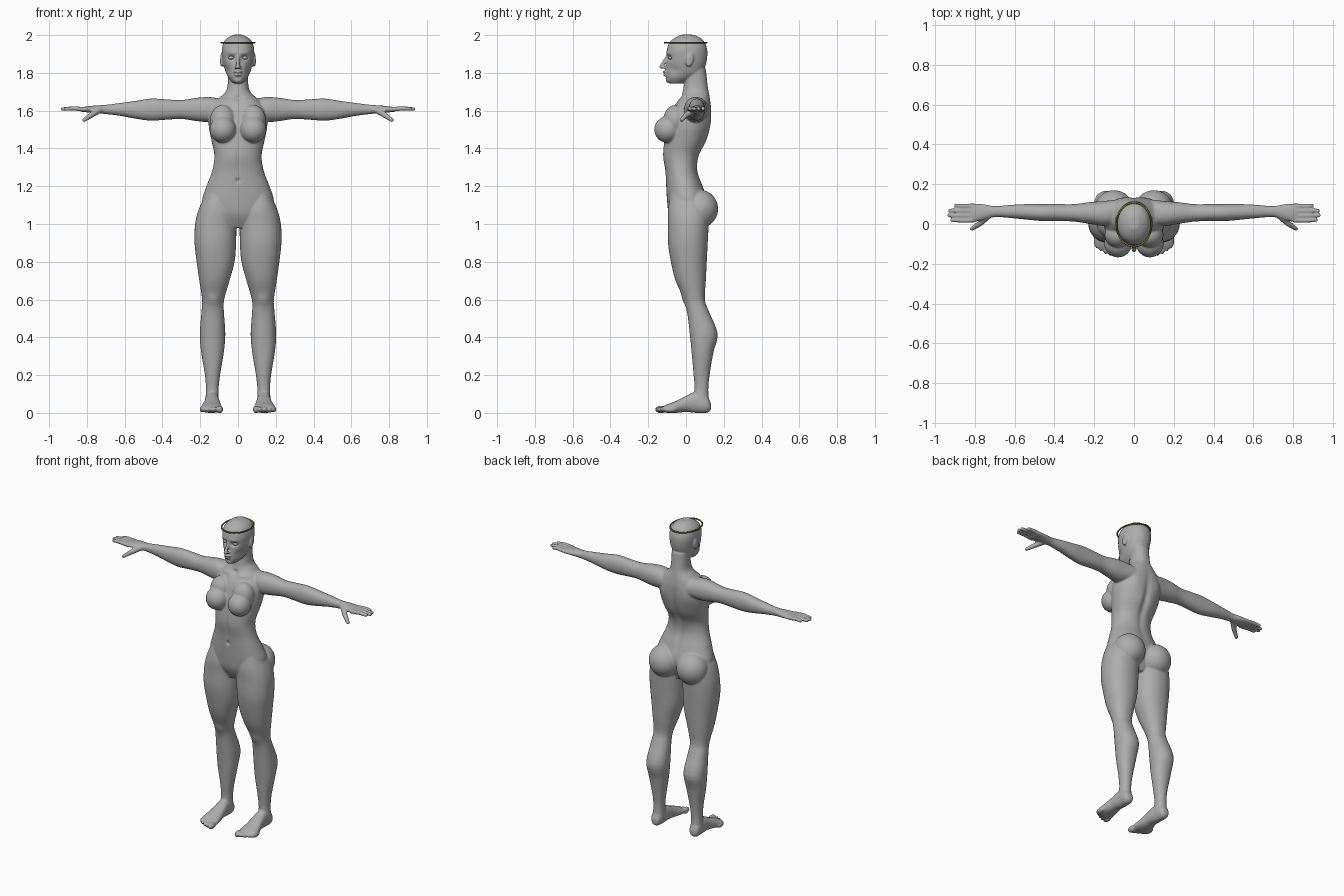
import bpy
import bmesh
from math import cos, sin, pi, exp, copysign
from mathutils import Matrix, Vector

default_cube = bpy.data.objects.get("Cube")
if default_cube:
    bpy.data.objects.remove(default_cube, do_unlink=True)


def make_material(name, colour):
    material = bpy.data.materials.new(name)
    material.use_nodes = True
    material.diffuse_color = colour
    material.node_tree.nodes["Principled BSDF"].inputs["Base Color"].default_value = colour
    return material


grey = make_material("clay grey", (.42, .42, .42, 1))
gold = make_material("dark gold", (.2, .15, .02, 1))


def blend(p, q, r, s, t):
    """Catmull-Rom blend of one value between q and r."""
    return q + t / 2 * (r - p + t * (2 * p - 5 * q + 4 * r - s + t * (3 * (q - r) + s - p)))


def loft(bm, axis, rows, power=.92, segments=40, steps=4):
    """Skin smooth oval rings; each row is position, then low/high bounds of both cross axes."""
    padded = [rows[0]] + rows + [rows[-1]]
    sections = []
    for i in range(len(rows) - 1):
        group = padded[i:i + 4]
        for k in range(steps):
            sections.append([blend(*values, k / steps) for values in zip(*group)])
    sections.append(rows[-1])
    rings = []
    for along, a_low, a_high, b_low, b_high in sections:
        ring = []
        for k in range(segments):
            angle = 2 * pi * k / segments
            ca, sa = cos(angle), sin(angle)
            a = (a_low + a_high) / 2 + (a_high - a_low) / 2 * copysign(abs(ca) ** power, ca)
            b = (b_low + b_high) / 2 + (b_high - b_low) / 2 * copysign(abs(sa) ** power, sa)
            place = {"x": (along, a, b), "y": (a, along, b), "z": (a, b, along)}[axis]
            ring.append(bm.verts.new(place))
        rings.append(ring)
    for lower, upper in zip(rings, rings[1:]):
        for k in range(segments):
            n = (k + 1) % segments
            bm.faces.new((lower[k], lower[n], upper[n], upper[k]))
    bm.faces.new(rings[0])
    bm.faces.new(rings[-1])


def ball(bm, centre, radii, tilt=0):
    matrix = Matrix.Translation(centre) @ Matrix.Rotation(tilt, 4, "X") @ Matrix.Diagonal((*radii, 1))
    bmesh.ops.create_uvsphere(bm, u_segments=32, v_segments=20, radius=1, matrix=matrix)


def tube(bm, points, radii):
    """Rounded chain of tapered segments."""
    for point, radius in zip(points, radii):
        ball(bm, point, (radius, radius, radius))
    for i in range(len(points) - 1):
        start, end = Vector(points[i]), Vector(points[i + 1])
        turn = (end - start).to_track_quat("Z", "Y").to_matrix().to_4x4()
        bmesh.ops.create_cone(bm, cap_ends=True, segments=20, radius1=radii[i], radius2=radii[i + 1],
                              depth=(end - start).length,
                              matrix=Matrix.Translation((start + end) / 2) @ turn)


def finish(bm, name, material):
    bmesh.ops.recalc_face_normals(bm, faces=bm.faces)
    mesh = bpy.data.meshes.new(name)
    bm.to_mesh(mesh)
    bm.free()
    mesh.materials.append(material)
    mesh.shade_smooth()
    obj = bpy.data.objects.new(name, mesh)
    bpy.context.collection.objects.link(obj)
    return obj


bm = bmesh.new()

# Leg
loft(bm, "z", [
    (1.16, .05, .17, -.08, .08), (1.08, .012, .207, -.095, .12), (1, .009, .227, -.095, .12),
    (.9, .01, .23, -.095, .115), (.8, .018, .219, -.08, .11), (.7, .045, .205, -.055, .105),
    (.6, .073, .19, -.01, .1), (.54, .075, .193, .005, .12), (.42, .067, .202, .02, .167),
    (.32, .075, .195, .03, .145), (.2, .095, .175, .04, .125), (.12, .103, .17, .045, .118),
    (.04, .1, .175, .03, .125)])

# Foot and toes
loft(bm, "y", [
    (.132, .12, .155, .015, .05), (.11, .105, .172, 0, .09), (.05, .1, .175, 0, .11),
    (0, .095, .18, .005, .09), (-.05, .088, .192, 0, .065), (-.1, .082, .2, 0, .045),
    (-.122, .09, .19, .005, .034)])
for i in range(5):
    size = .017 if i == 0 else .0125
    ball(bm, (.096 + .0235 * i, -.132 + .003 * i * i, .018), (size, .033, size + .003))

# Arm and palm
loft(bm, "x", [
    (.08, 0, .12, 1.56, 1.66), (.15, -.01, .115, 1.54, 1.672), (.22, 0, .11, 1.545, 1.668),
    (.3, .012, .1, 1.556, 1.656), (.38, .015, .1, 1.552, 1.66), (.46, .015, .1, 1.547, 1.664),
    (.54, .022, .1, 1.557, 1.652), (.62, .03, .096, 1.572, 1.641), (.7, .035, .09, 1.582, 1.631),
    (.76, .02, .1, 1.588, 1.627), (.82, .006, .104, 1.593, 1.62), (.835, .012, .1, 1.597, 1.616)])

# Fingers and thumb
for i, tip in enumerate((.915, .93, .925, .895)):
    y = .018 + .024 * i
    tube(bm, [(.81, y, 1.607), (.87, y, 1.612), (tip, y + .002, 1.609)], [.0125, .0115, .01])
tube(bm, [(.735, .04, 1.603), (.775, .002, 1.578), (.815, -.024, 1.55)], [.018, .015, .0105])

# Chest, seat and shoulder masses
ball(bm, (.08, -.098, 1.5), (.07, .07, .07))
ball(bm, (.08, -.055, 1.55), (.068, .065, .08))
ball(bm, (.1, .075, 1.08), (.098, .095, .1))
ball(bm, (.18, .055, 1.608), (.08, .055, .062))

# Ear and nostril wing
ball(bm, (.086, .018, 1.868), (.011, .021, .036), -.2)
ball(bm, (.012, -.113, 1.828), (.008, .012, .008))

# Copy the sided parts to the other side
copy = bmesh.ops.duplicate(bm, geom=bm.verts[:] + bm.edges[:] + bm.faces[:])["geom"]
for vert in copy:
    if isinstance(vert, bmesh.types.BMVert):
        vert.co.x *= -1

# Torso and neck
torso = [
    (.98, .07, -.055, .07), (1.05, .16, -.09, .1), (1.12, .19, -.1, .115), (1.2, .167, -.105, .09),
    (1.28, .137, -.11, .062), (1.36, .125, -.122, .07), (1.44, .14, -.115, .11),
    (1.52, .155, -.1, .13), (1.6, .15, -.075, .135), (1.65, .12, -.045, .13),
    (1.68, .085, -.025, .125), (1.72, .057, -.014, .117), (1.82, .053, 0, .105)]
loft(bm, "z", [(z, -w, w, front, back) for z, w, front, back in torso])

# Head
head = [
    (1.745, .026, -.09, -.02), (1.77, .048, -.105, .04), (1.8, .064, -.106, .085),
    (1.84, .076, -.104, .104), (1.88, .083, -.102, .112), (1.92, .086, -.102, .113),
    (1.96, .077, -.088, .1), (1.985, .056, -.06, .077), (2.002, .025, -.025, .04)]
loft(bm, "z", [(z, -w, w, front, back) for z, w, front, back in head])

# Nose, lips and chin
tube(bm, [(0, -.098, 1.89), (0, -.131, 1.832)], [.008, .011])
ball(bm, (0, -.108, 1.805), (.023, .016, .007))
ball(bm, (0, -.106, 1.79), (.02, .016, .008))
ball(bm, (0, -.088, 1.762), (.025, .02, .016))

# Fuse the parts into one smooth skin
body = finish(bm, "body", grey)
remesh = body.modifiers.new("fuse", "REMESH")
remesh.mode = "VOXEL"
remesh.voxel_size = .005
soften = body.modifiers.new("soften", "SMOOTH")
soften.factor = .5
soften.iterations = 6
bpy.context.view_layer.update()
evaluated = body.evaluated_get(bpy.context.evaluated_depsgraph_get())
skin = bpy.data.meshes.new_from_object(evaluated)
body.modifiers.clear()
body.data = skin

# Sculpted dabs: centre, reach, push (applied to both sides)
dabs = [
    ((.036, -.1, 1.88), (.021, .03, .012), (0, .016, 0)),      # eye socket
    ((.036, -.1, 1.906), (.028, .03, .009), (0, -.004, 0)),    # brow
    ((0, -.12, 1.797), (.022, .03, .004), (0, .005, 0)),       # mouth line
    ((.06, -.07, 1.815), (.02, .04, .025), (-.005, .004, 0)),  # cheek hollow
    ((.09, .02, 1.868), (.01, .01, .018), (-.006, 0, 0)),      # ear hollow
    ((0, -.04, 1.665), (.02, .04, .015), (0, .012, 0)),        # neck notch
    ((.08, -.04, 1.655), (.05, .03, .01), (0, -.005, .003)),   # collarbone
    ((0, .11, 1.4), (.022, .06, .18), (0, -.014, 0)),          # spine
    ((.09, .13, 1.55), (.045, .04, .06), (0, .008, 0)),        # shoulder blade
    ((0, -.11, 1.34), (.012, .04, .08), (0, .005, 0)),         # midriff line
    ((0, -.11, 1.23), (.011, .03, .012), (0, .01, 0)),         # navel
    ((.132, 0, .6), (.035, .03, .04), (0, -.009, 0)),          # kneecap
]
for vert in skin.vertices:
    side = copysign(1, vert.co.x)
    place = Vector((abs(vert.co.x), vert.co.y, vert.co.z))
    for centre, reach, push in dabs:
        if abs(place.z - centre[2]) < 3 * reach[2]:
            weight = exp(-sum(((p - c) / r) ** 2 for p, c, r in zip(place, centre, reach)))
            vert.co += Vector((push[0] * side, push[1], push[2])) * weight
skin.shade_smooth()

# Eyes
for side, label in ((1, "left_eye"), (-1, "right_eye")):
    bm = bmesh.new()
    ball(bm, (.036 * side, -.08, 1.88), (.016, .014, .009))
    finish(bm, label, grey)

# Thin oval band around the head
bpy.ops.mesh.primitive_torus_add(major_segments=64, minor_segments=10, major_radius=1,
                                 minor_radius=.05, location=(0, -.002, 1.96))
band = bpy.context.object
band.name = "head_band"
band.scale = (.088, .11, .09)
band.data.materials.append(gold)
band.data.shade_smooth()
